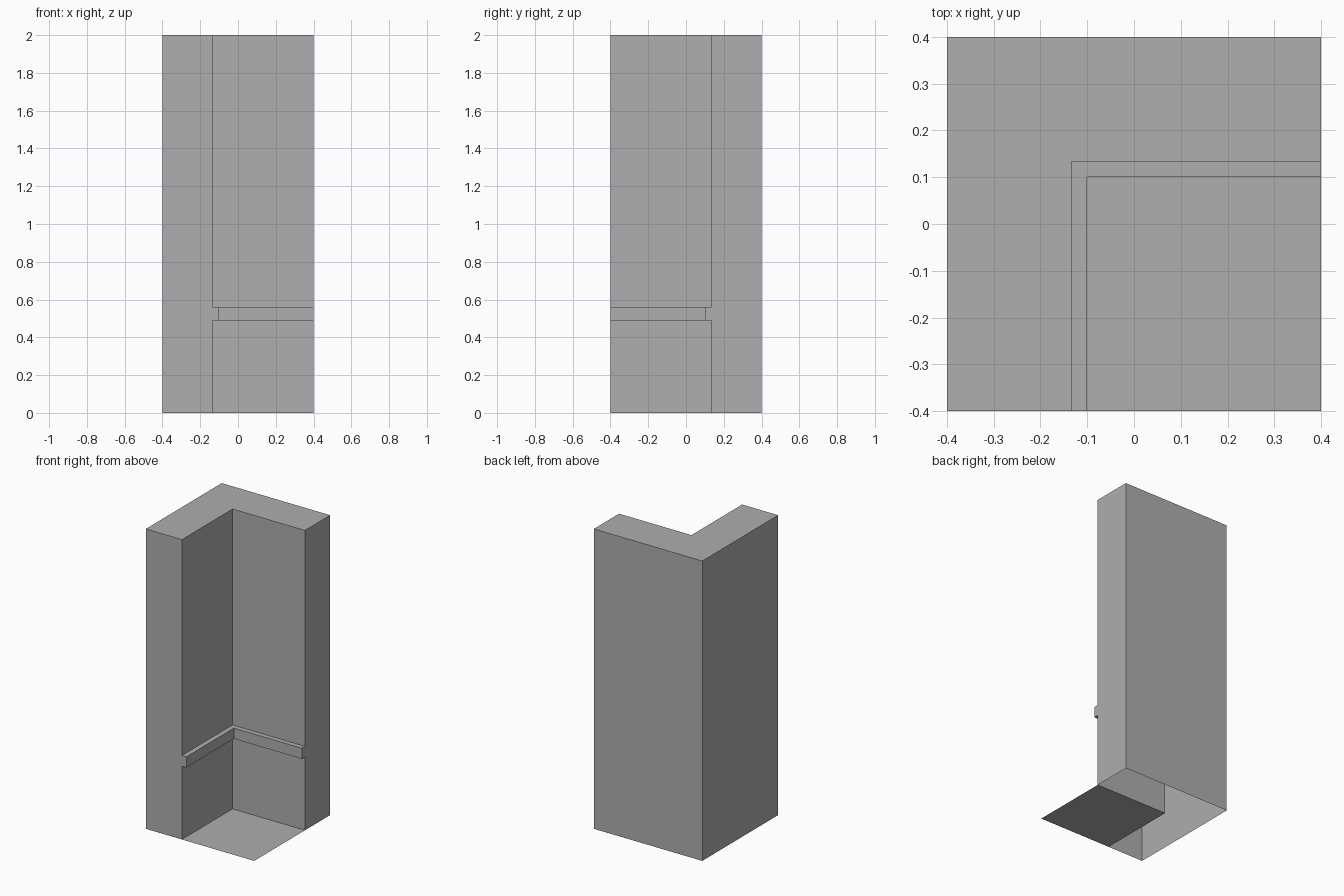
import bpy
import bmesh

cube = bpy.data.objects.get("Cube")
if cube:
    bpy.data.objects.remove(cube, do_unlink=True)

HALF, HEIGHT = 0.4, 2.0
WALL, RAIL = 0.134, 0.101            # inner wall plane, rail front plane
RAIL_LOW, RAIL_HIGH = 0.489, 0.56

grey = bpy.data.materials.new("mid grey")
grey.use_nodes = True
colour = (0.425, 0.425, 0.425, 1.0)
grey.diffuse_color = colour
grey.node_tree.nodes["Principled BSDF"].inputs["Base Color"].default_value = colour


def finish(bm, name):
    mesh = bpy.data.meshes.new(name)
    bm.to_mesh(mesh)
    bm.free()
    mesh.materials.append(grey)
    obj = bpy.data.objects.new(name, mesh)
    bpy.context.collection.objects.link(obj)


def row(bm, points, z):
    return [bm.verts.new((x, y, z)) for x, y in points]


def skin(bm, rows):
    for low, high in zip(rows, rows[1:]):
        for j in range(len(low) - 1):
            bm.faces.new((low[j], low[j + 1], high[j + 1], high[j]))


# Corner wall: inner profile with a raised rail, swept round the corner
bm = bmesh.new()
profile = [(WALL, 0), (WALL, RAIL_LOW), (RAIL, RAIL_LOW),
           (RAIL, RAIL_HIGH), (WALL, RAIL_HIGH), (WALL, HEIGHT)]
inner = [row(bm, [(-d, -HALF), (-d, d), (HALF, d)], z) for d, z in profile]
corners = [(HALF, HALF), (-HALF, HALF), (-HALF, -HALF)]
outer = [row(bm, corners, z) for z in (0, HEIGHT)]
skin(bm, inner)
skin(bm, outer)

# Wall ends and top; the underside stays open
bm.faces.new([outer[0][-1]] + [r[0] for r in inner] + [outer[1][-1]])
bm.faces.new([outer[0][0], outer[1][0]] + [r[-1] for r in reversed(inner)])
bm.faces.new(inner[-1] + outer[1])
finish(bm, "corner_wall_with_rail")

# Floor sheet inside the corner
bm = bmesh.new()
bm.faces.new(row(bm, [(-WALL, -HALF), (HALF, -HALF), (HALF, WALL), (-WALL, WALL)], 0))
finish(bm, "floor")
